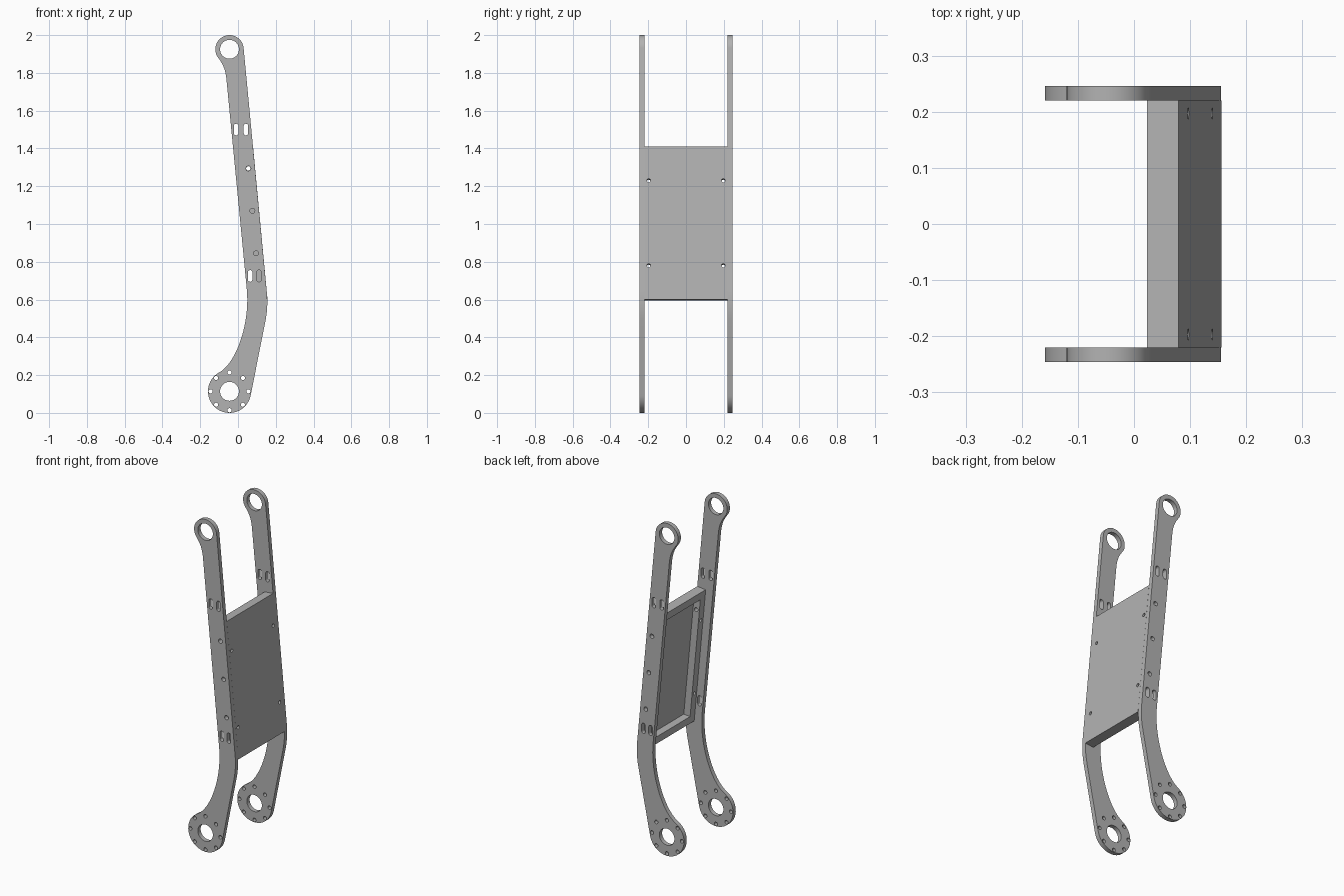
import bpy, bmesh, math
from mathutils import Matrix, Vector

old = bpy.data.objects.get("Cube")
if old:
    bpy.data.objects.remove(old, do_unlink=True)

grey = bpy.data.materials.new("plain grey")
grey.use_nodes = True
colour = (0.45, 0.45, 0.45, 1)
grey.diffuse_color = colour
grey.node_tree.nodes["Principled BSDF"].inputs["Base Color"].default_value = colour

SLOPE = 0.0946            # lean of the straight part of the arms
INNER, OUTER = 0.22, 0.246
FOOT, HEAD = (-0.045, 0.114), (-0.045, 1.925)


def arc(centre, radius, start=0, end=360, steps=40):
    count = steps if end - start == 360 else steps + 1
    angles = [math.radians(start + (end - start) * i / steps) for i in range(count)]
    return [(centre[0] + radius * math.cos(a), centre[1] + radius * math.sin(a)) for a in angles]


def bezier(a, b, c, d, steps=14):
    points = []
    for i in range(1, steps):
        t = i / steps
        s = 1 - t
        points.append(tuple(s**3 * a[k] + 3 * s * s * t * b[k] + 3 * s * t * t * c[k] + t**3 * d[k]
                            for k in range(2)))
    return [a] + points + [d]


def slot(x, z, radius=0.012, half=0.019):
    return arc((x, z + half), radius, 0, 180, 10) + arc((x, z - half), radius, 180, 359.9, 10)


def finish(obj):
    bpy.ops.object.select_all(action='DESELECT')
    obj.select_set(True)
    bpy.context.view_layer.objects.active = obj
    obj.data.materials.clear()
    obj.data.materials.append(grey)
    bpy.ops.object.shade_smooth_by_angle(angle=math.radians(30))


def cut_plate(name, loops, y, thickness):
    """Flat plate in the xz plane; the first loop is the outline, the rest are holes."""
    curve = bpy.data.curves.new(name, 'CURVE')
    curve.dimensions = '2D'
    curve.fill_mode = 'BOTH'
    curve.extrude = thickness / 2
    for loop in loops:
        spline = curve.splines.new('POLY')
        spline.points.add(len(loop) - 1)
        for point, (x, z) in zip(spline.points, loop):
            point.co = (x, z, 0, 1)
        spline.use_cyclic_u = True
    obj = bpy.data.objects.new(name, curve)
    bpy.context.collection.objects.link(obj)
    bpy.ops.object.select_all(action='DESELECT')
    obj.select_set(True)
    bpy.context.view_layer.objects.active = obj
    bpy.ops.object.convert(target='MESH')
    obj = bpy.context.object
    obj.data.transform(Matrix.Translation((0, y, 0)) @ Matrix.Rotation(math.pi / 2, 4, 'X'))
    bm = bmesh.new()
    bm.from_mesh(obj.data)
    bmesh.ops.remove_doubles(bm, verts=bm.verts, dist=0.0001)
    bmesh.ops.recalc_face_normals(bm, faces=bm.faces)
    bm.to_mesh(obj.data)
    bm.free()
    finish(obj)
    return obj


# Arm outline: foot disc, outer edge, head ring, inner edge
outline = arc(FOOT, 0.114, 118, 349)
outline += bezier((0.144, 0.48), (0.158, 0.55), (0.157, 0.6), (0.151, 0.653))
outline += arc(HEAD, 0.075, 5.4, 215)
outline += bezier((-0.106, 1.882), (-0.083, 1.849), (-0.07, 1.83), (-0.062, 1.775))[1:]
outline += bezier((0.047, 0.65), (0.063, 0.47), (-0.01, 0.265), (-0.0985, 0.2147), 20)[:-1]

# Bearing holes, bolt circle, adjusting slots and side screw holes
side_holes = [(0.055, 1.294), (0.076, 1.07), (0.096, 0.845)]
loops = [outline, arc(FOOT, 0.05), arc(HEAD, 0.05)]
for i in range(8):
    a = i * math.pi / 4
    loops.append(arc((FOOT[0] + 0.1 * math.cos(a), FOOT[1] + 0.1 * math.sin(a)), 0.011, steps=16))
loops += [slot(x, z) for x, z in ((-0.01, 1.5), (0.042, 1.5), (0.064, 0.725), (0.111, 0.725))]
loops += [arc(c, 0.013, steps=20) for c in side_holes]

for name, side in (("right_arm", -1), ("left_arm", 1)):
    cut_plate(name, loops, side * (INNER + OUTER) / 2, OUTER - INNER)


# Panel: a shallow tray between the arms, open towards -x
def solid(name, size, matrix, round_steps=0):
    bm = bmesh.new()
    if round_steps:
        bmesh.ops.create_cone(bm, cap_ends=True, segments=round_steps, radius1=size[0],
                              radius2=size[0], depth=size[2])
    else:
        bmesh.ops.create_cube(bm, size=1, matrix=Matrix.Diagonal((*size, 1)))
    bm.transform(matrix)
    mesh = bpy.data.meshes.new(name)
    bm.to_mesh(mesh)
    bm.free()
    obj = bpy.data.objects.new(name, mesh)
    bpy.context.collection.objects.link(obj)
    return obj


DEPTH, LENGTH, RIM, SHEET = 0.057, 0.814, 0.045, 0.015
tilt = Matrix.Translation((0.118, 0, 1.005)) @ Matrix.Rotation(-math.atan(SLOPE), 4, 'Y')
panel = solid("panel", (DEPTH, 2 * INNER, LENGTH), tilt @ Matrix.Translation((-DEPTH / 2, 0, 0)))

cutters = [solid("recess_cutter", (DEPTH, 2 * (INNER - RIM), LENGTH - 2 * RIM),
                 tilt @ Matrix.Translation((-SHEET - DEPTH / 2, 0, 0)))]
for y in (-0.197, 0.197):
    for w in (-0.226, 0.226):
        turn = Matrix.Translation((0, y, w)) @ Matrix.Rotation(math.pi / 2, 4, 'Y')
        cutters.append(solid("screw_cutter", (0.01, 0, 0.2), tilt @ turn, 16))
x, z = side_holes[0]
across = Matrix.Translation((x, 0, z)) @ Matrix.Rotation(math.pi / 2, 4, 'X')
cutters.append(solid("side_screw_cutter", (0.012, 0, 0.6), across, 16))

bpy.ops.object.select_all(action='DESELECT')
bpy.context.view_layer.objects.active = panel
panel.select_set(True)
for cutter in cutters:
    mod = panel.modifiers.new("cut", 'BOOLEAN')
    mod.operation = 'DIFFERENCE'
    mod.solver = 'EXACT'
    mod.object = cutter
    bpy.ops.object.modifier_apply(modifier=mod.name)
    bpy.data.objects.remove(cutter, do_unlink=True)
finish(panel)
